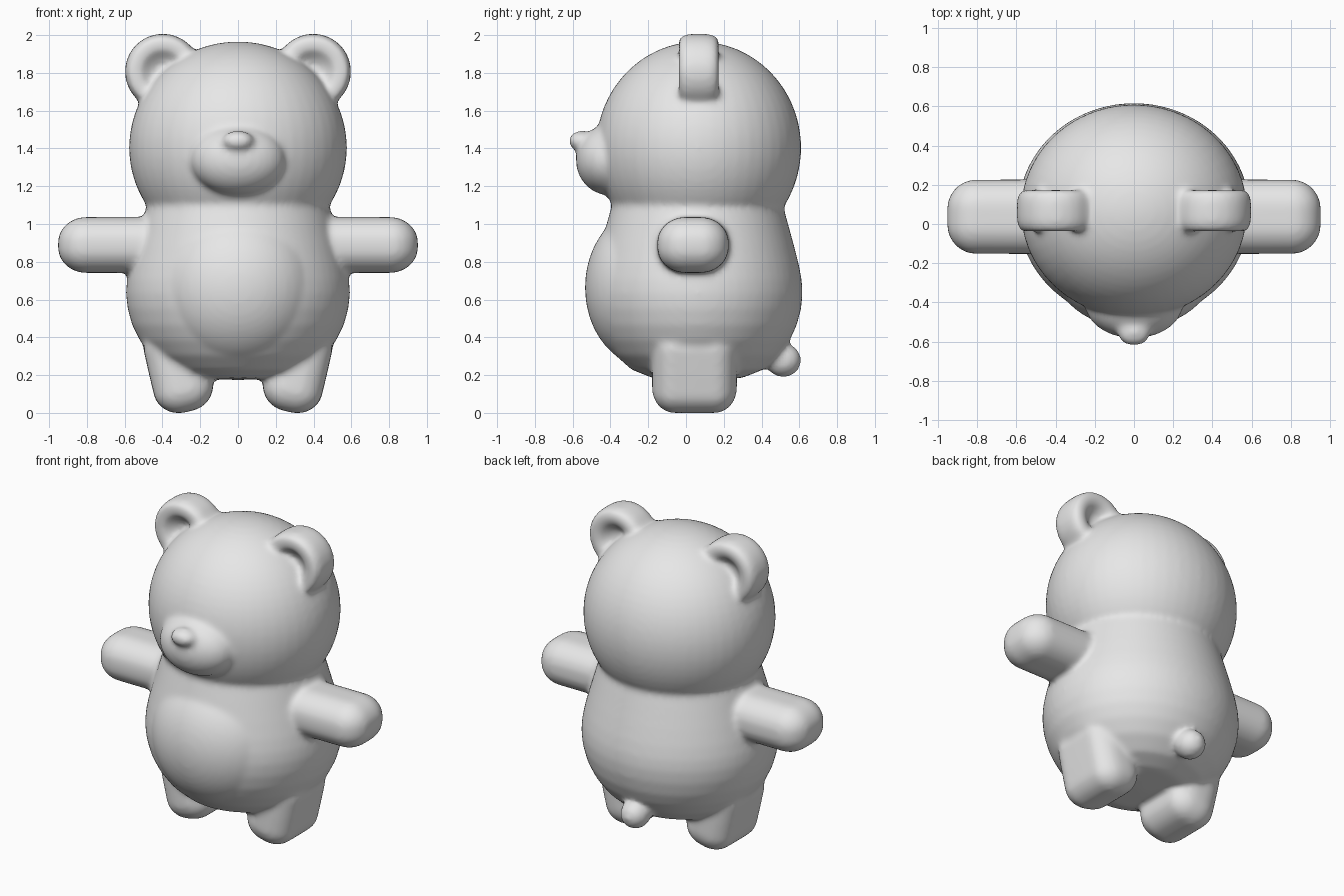
import bpy, bmesh, math
from mathutils import Matrix, Vector

if "Cube" in bpy.data.objects:
    bpy.data.objects.remove(bpy.data.objects["Cube"])

grey = bpy.data.materials.new("soft_grey")
grey.diffuse_color = (0.8, 0.8, 0.8, 1)
grey.use_nodes = True
grey.node_tree.nodes["Principled BSDF"].inputs["Base Color"].default_value = grey.diffuse_color
parts = []


def finish(bm, name, matrix):
    bmesh.ops.recalc_face_normals(bm, faces=bm.faces)
    mesh = bpy.data.meshes.new(name)
    bm.to_mesh(mesh)
    bm.free()
    mesh.transform(matrix)
    mesh.materials.append(grey)
    obj = bpy.data.objects.new(name, mesh)
    bpy.context.collection.objects.link(obj)
    parts.append(obj)


def pillow(name, center, half, radius=None, tilt=0.0):
    """Ellipsoid, or a rounded block when the corner radii are below the half sizes."""
    radius = radius or half
    bm = bmesh.new()
    bmesh.ops.create_uvsphere(bm, u_segments=48, v_segments=32, radius=1)
    for v in bm.verts:
        n = v.co.copy()
        for i in range(3):
            side = 0 if abs(n[i]) < 1e-4 else math.copysign(1, n[i])
            v.co[i] = side * (half[i] - radius[i]) + radius[i] * n[i]
    finish(bm, name, Matrix.Translation(center) @ Matrix.Rotation(tilt, 4, 'Y'))


def lathe(name, profile, matrix):
    """Spin a (radius, height) profile about z."""
    bm = bmesh.new()
    vs = [bm.verts.new((r, 0, z)) for r, z in profile]
    es = [bm.edges.new(p) for p in zip(vs, vs[1:])]
    bmesh.ops.spin(bm, geom=vs + es, cent=(0, 0, 0), axis=(0, 0, 1),
                   angle=2 * math.pi, steps=64)
    bmesh.ops.remove_doubles(bm, verts=bm.verts, dist=1e-4)
    finish(bm, name, matrix)


# Torso, slightly flattened front to back
torso = [(0, .17), (.25, .18), (.37, .225), (.46, .3), (.52, .38), (.56, .46),
         (.585, .55), (.593, .63), (.588, .7), (.572, .78), (.545, .88),
         (.51, 1.0), (.48, 1.1), (.44, 1.2), (0, 1.25)]
lathe("torso", torso, Matrix.Translation((0, .06, 0)) @ Matrix.Diagonal((1, .94, 1, 1)))

# Head, raised belly, muzzle, nose and tail
pillow("head", (0, .067, 1.4), (.577, .543, .562))
pillow("belly", (0, -.2, .66), (.42, .335, .42))
pillow("muzzle", (0, -.405, 1.335), (.25, .178, .187))
pillow("nose", (.0, -.55, 1.435), (.085, .072, .055))
pillow("tail", (0, .515, .275), (.09, .095, .09))

# Ears: discs dished on both faces
half_ear = [(0, .045), (.05, .05), (.085, .075), (.115, .102), (.15, .108),
            (.18, .1), (.196, .07), (.2, .03)]
ear = half_ear + [(r, -z) for r, z in reversed(half_ear)]

for s, label in ((-1, "left"), (1, "right")):
    lathe(label + "_ear", ear, Matrix.Translation((s * .398, .068, 1.803))
          @ Matrix.Rotation(math.pi / 2, 4, 'X'))
    pillow(label + "_arm", (s * .5, .037, .885), (.453, .19, .148), (.15, .15, .135))
    pillow(label + "_leg", (s * .315, .045, .237), (.16, .225, .24),
           (.14, .12, .13), s * math.radians(13))

# Fuse the parts into one soft skin with gentle creases
bpy.ops.object.select_all(action='DESELECT')
for obj in parts:
    obj.select_set(True)
bpy.context.view_layer.objects.active = parts[0]
bpy.ops.object.join()
bear = bpy.context.view_layer.objects.active
bear.name = "plush_bear"
remesh = bear.modifiers.new("fuse", 'REMESH')
remesh.mode = 'VOXEL'
remesh.voxel_size = .016
remesh.use_smooth_shade = True
soften = bear.modifiers.new("soften", 'SMOOTH')
soften.factor = .5
soften.iterations = 10
for name in ("fuse", "soften"):
    bpy.ops.object.modifier_apply(modifier=name)
bpy.ops.object.shade_smooth()

# Rest the feet on the ground
low = min(v.co.z for v in bear.data.vertices)
bear.data.transform(Matrix.Translation(Vector((0, 0, -low))))
